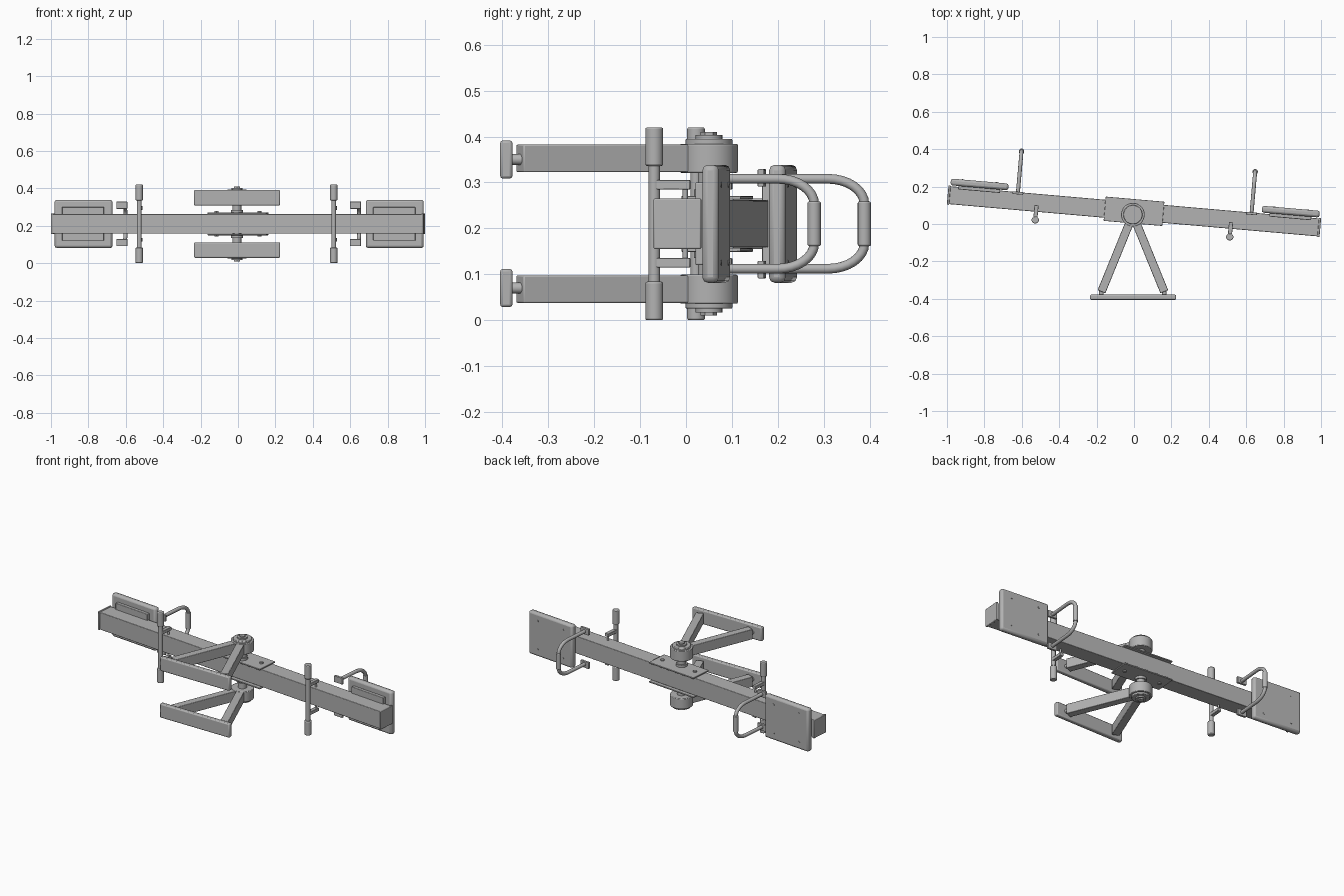
import bpy, bmesh, math
from mathutils import Matrix, Vector

cube = bpy.data.objects.get("Cube")
if cube:
    bpy.data.objects.remove(cube, do_unlink=True)

grey = bpy.data.materials.new("plain_grey")
grey.use_nodes = True
GREY = (0.45, 0.45, 0.45, 1)
grey.diffuse_color = GREY
grey.node_tree.nodes["Principled BSDF"].inputs["Base Color"].default_value = GREY

# Frames: the seesaw lies on its side, so its own "up" is +y
STAND = Matrix.Translation((-0.006, 0.05, 0.21))
BEAM = Matrix.Translation((0, 0.068, 0.21)) @ Matrix.Rotation(math.radians(-5), 4, 'Z')


def link(name, data, frame):
    ob = bpy.data.objects.new(name, data)
    ob.matrix_world = frame
    data.materials.append(grey)
    bpy.context.collection.objects.link(ob)
    return ob


def finish(name, bm, frame, bevel):
    me = bpy.data.meshes.new(name)
    bm.to_mesh(me)
    bm.free()
    me.shade_smooth()
    me.set_sharp_from_angle(angle=math.radians(35))
    ob = link(name, me, frame)
    if bevel:
        mod = ob.modifiers.new("bevel", 'BEVEL')
        mod.width = bevel
        mod.segments = 2
        mod.limit_method = 'ANGLE'
    return ob


def box(name, centre, size, frame, bevel=0.0, turn=0.0):
    bm = bmesh.new()
    bmesh.ops.create_cube(bm, size=1)
    m = Matrix.Translation(centre) @ Matrix.Rotation(turn, 4, 'Z') @ Matrix.Diagonal((*size, 1))
    bmesh.ops.transform(bm, matrix=m, verts=bm.verts)
    return finish(name, bm, frame, bevel)


def rod(name, centre, radius, length, frame, axis='Z', sides=32, bevel=0.0):
    bm = bmesh.new()
    bmesh.ops.create_cone(bm, cap_ends=True, segments=sides, radius1=radius,
                          radius2=radius, depth=length)
    m = Matrix.Translation(centre)
    if axis == 'Y':
        m = m @ Matrix.Rotation(math.pi / 2, 4, 'X')
    bmesh.ops.transform(bm, matrix=m, verts=bm.verts)
    return finish(name, bm, frame, bevel)


# Beam with end caps
box("beam", (0, 0, 0), (1.99, 0.096, 0.104), BEAM, 0.003)
for side, s in (("left", 1), ("right", -1)):
    box(f"{side}_end_cap", (s * 0.994, 0, 0), (0.012, 0.104, 0.11), BEAM, 0.003)

# Clamp plates and axle at the pivot
rod("axle", (0, 0, 0), 0.024, 0.36, STAND)
for end, k in (("upper", 1), ("lower", -1)):
    box(f"{end}_clamp_plate", (0, 0, k * 0.057), (0.315, 0.13, 0.008), BEAM, 0.002)
    for i in (-1, 1):
        rod(f"{end}_clamp_bolt", (i * 0.115, 0, k * 0.064), 0.011, 0.008, BEAM, sides=6)
    rod(f"{end}_axle_collar", (0, -0.001, k * 0.068), 0.032, 0.014, STAND)

# Two A-shaped supports
for end, k in (("upper", 1), ("lower", -1)):
    w = k * 0.1425
    rod(f"{end}_hub", (0, 0, w), 0.063, 0.063, STAND, sides=48, bevel=0.003)
    rod(f"{end}_hub_ring", (0, 0, k * 0.178), 0.051, 0.014, STAND, sides=48, bevel=0.003)
    rod(f"{end}_washer", (0, 0, k * 0.188), 0.029, 0.010, STAND)
    rod(f"{end}_axle_nut", (0, 0, k * 0.194), 0.018, 0.012, STAND, sides=6)
    box(f"{end}_foot", (0.001, -0.4415, k * 0.14), (0.46, 0.027, 0.083), STAND, 0.006)
    for side, s in (("left", 1), ("right", -1)):
        top, foot = Vector((0, 0, w)), Vector((s * 0.168, -0.412, w))
        along = foot - top
        box(f"{end}_{side}_leg", (top + foot) / 2, (along.length, 0.045, 0.06), STAND,
            0.003, math.atan2(along.y, along.x))
        rod(f"{end}_{side}_foot_bolt", (s * 0.168, -0.422, k * 0.14), 0.012, 0.03,
            STAND, 'Y', 16)

for side, s in (("left", 1), ("right", -1)):
    # Seat, its mounting pad and screws
    u = s * 0.835
    box(f"{side}_seat_pad", (u, 0.045, 0), (0.225, 0.02, 0.18), BEAM, 0.003)
    box(f"{side}_seat", (u, 0.071, 0), (0.31, 0.036, 0.257), BEAM, 0.012)
    for i in (-1, 1):
        for j in (-1, 1):
            rod(f"{side}_seat_screw", (u + i * 0.09, 0.089, j * 0.085), 0.006, 0.004,
                BEAM, 'Y', 12)

    # Bent handle with grip and mounting tabs
    u = s * 0.627
    half = [(0.098, 0.04)]
    for i in range(9):
        a = i / 8 * math.pi / 2
        half.append((0.043 + 0.055 * math.cos(a), 0.187 + 0.08 * math.sin(a)))
    path = half + [(-w, v) for w, v in reversed(half)]
    cu = bpy.data.curves.new(f"{side}_handle", 'CURVE')
    cu.dimensions = '3D'
    cu.bevel_depth = 0.0105
    cu.bevel_resolution = 4
    cu.use_fill_caps = True
    line = cu.splines.new('POLY')
    line.points.add(len(path) - 1)
    for p, (w, v) in zip(line.points, path):
        p.co = (u, v, w, 1)
    line.use_smooth = True
    link(f"{side}_handle", cu, BEAM)
    rod(f"{side}_handle_grip", (u, 0.267, 0), 0.0145, 0.097, BEAM, bevel=0.003)

    # Foot peg bar hung under the beam
    p, drop = s * 0.522, -0.092
    rod(f"{side}_peg_bar", (p, drop, 0), 0.0125, 0.36, BEAM)
    rod(f"{side}_peg_pin", (p, -0.024, 0), 0.006, 0.19, BEAM, sides=16)
    for end, k in (("upper", 1), ("lower", -1)):
        box(f"{side}_{end}_handle_tab", (u, 0.043, k * 0.1), (0.058, 0.014, 0.038), BEAM, 0.002)
        rod(f"{side}_{end}_peg_grip", (p, drop, k * 0.168), 0.0195, 0.084, BEAM, bevel=0.004)
        box(f"{side}_{end}_peg_bracket", (p, -0.053, k * 0.085), (0.022, 0.08, 0.02),
            BEAM, 0.002)
